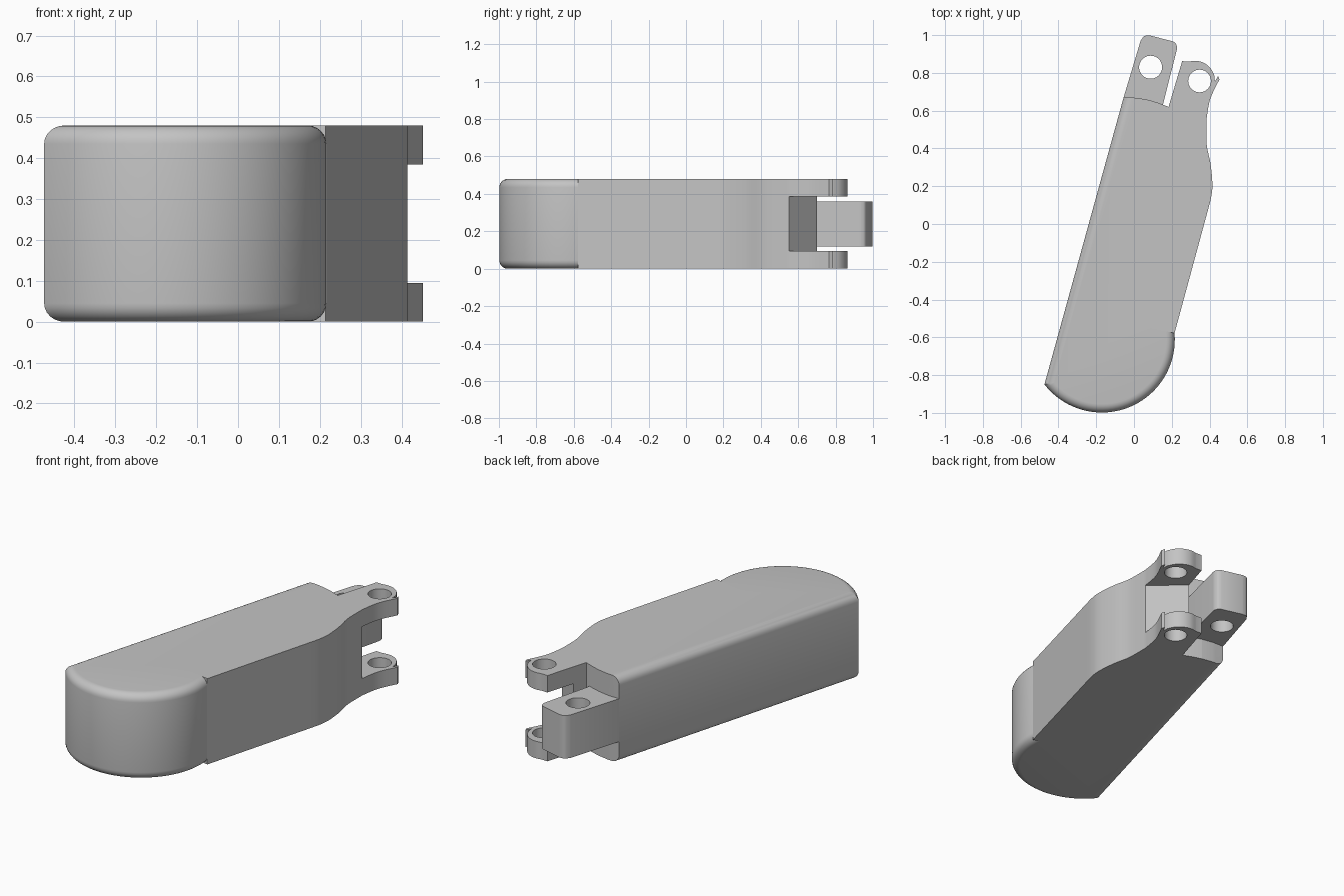
import bpy, bmesh, math
from mathutils import Vector

old = bpy.data.objects.get("Cube")
if old:
    bpy.data.objects.remove(old, do_unlink=True)

HEIGHT = 0.48
LUG = 0.095

grey = bpy.data.materials.new("plain_grey")
grey.use_nodes = True
colour = (0.55, 0.55, 0.55, 1)
grey.diffuse_color = colour
grey.node_tree.nodes["Principled BSDF"].inputs["Base Color"].default_value = colour


def arc(cx, cy, r, a0, a1, n):
    """Points on a circular arc, angles in degrees."""
    angles = [math.radians(a0 + (a1 - a0) * i / n) for i in range(n + 1)]
    return [(cx + r * math.cos(a), cy + r * math.sin(a)) for a in angles]


def spline(pts, steps=6):
    """Smooth curve through the given points."""
    p = [Vector(q) for q in [pts[0]] + pts + [pts[-1]]]
    out = []
    for a, b, c, d in zip(p, p[1:], p[2:], p[3:]):
        for i in range(steps):
            t = i / steps
            q = 0.5 * (2 * b + (c - a) * t + (2 * a - 5 * b + 4 * c - d) * t ** 2
                       + (3 * b - a - 3 * c + d) * t ** 3)
            out.append(tuple(q))
    return out + [pts[-1]]


def prism(name, outline, z0, z1, rounded=(), radius=0.045):
    """Extrude an outline; round the rims of the listed outline segments."""
    bm = bmesh.new()
    n = len(outline)
    low = [bm.verts.new((x, y, z0)) for x, y in outline]
    top = [bm.verts.new((x, y, z1)) for x, y in outline]
    bm.faces.new(low[::-1])
    bm.faces.new(top)
    for i in range(n):
        j = (i + 1) % n
        bm.faces.new((low[i], low[j], top[j], top[i]))
    bmesh.ops.recalc_face_normals(bm, faces=bm.faces[:])
    if rounded:
        rims = [bm.edges.get((ring[i], ring[(i + 1) % n]))
                for ring in (low, top) for i in rounded]
        bmesh.ops.bevel(bm, geom=rims, offset=radius, segments=6, profile=0.5,
                        affect='EDGES', clamp_overlap=False)
    mesh = bpy.data.meshes.new(name)
    bm.to_mesh(mesh)
    bm.free()
    mesh.materials.append(grey)
    obj = bpy.data.objects.new(name, mesh)
    bpy.context.collection.objects.link(obj)
    return obj


def drill(obj, x, y, r):
    """Cut a vertical pin hole and remove the cutter."""
    cutter = prism("cutter", arc(x, y, r, 0, 350, 35), -1, 1)
    cutter.hide_render = True
    mod = obj.modifiers.new("hole", 'BOOLEAN')
    mod.operation = 'DIFFERENCE'
    mod.solver = 'EXACT'
    mod.object = cutter
    graph = bpy.context.evaluated_depsgraph_get()
    mesh = bpy.data.meshes.new_from_object(obj.evaluated_get(graph))
    obj.modifiers.clear()
    obj.data = mesh
    bpy.data.objects.remove(cutter, do_unlink=True)


# Rounded half of the body: straight left side and curved front end
front_arc = arc(-0.17, -0.612, 0.386, 218, 365, 36)
seam = [(0.0, -0.53), (0.08, 0.656)]
back_left = (-0.055, 0.67)
shell_outline = front_arc + seam + [(0.015, 0.668), back_left]
last = len(shell_outline) - 1
shell = prism("rounded_body", shell_outline, 0, HEIGHT,
              rounded=list(range(len(front_arc) - 1)) + [last])

# Wavy side of the body, ending in the upper and lower lugs
shoulder = front_arc[-1]
lower_wave = [shoulder] + spline([(0.385, 0.05), (0.408, 0.14), (0.415, 0.21), (0.405, 0.32),
                                  (0.385, 0.42), (0.383, 0.55)])
tail = spline([(0.383, 0.55), (0.403, 0.66), (0.452, 0.765)])[1:]
lug_end = [(0.445, 0.785), (0.428, 0.752)] + spline(
    [(0.426, 0.785), (0.405, 0.825), (0.37, 0.853), (0.33, 0.864), (0.29, 0.86)], 4)
lug_side = [(0.255, 0.862), (0.183, 0.62), (0.13, 0.641)]
lug_outline = lower_wave + tail + lug_end + lug_side + seam[::-1]
for name, z0, z1 in (("lower_lug_side", 0, LUG), ("upper_lug_side", HEIGHT - LUG, HEIGHT)):
    drill(prism(name, lug_outline, z0, z1), 0.347, 0.757, 0.06)

# Middle of the wavy side, cut back to leave the slot between the lugs
prism("slot_wall", lower_wave + [(0.207, 0.70)] + lug_side[1:] + seam[::-1], LUG, HEIGHT - LUG)

# Tab beside the lugs, with softened end corners
tab_outline = ([(0.06, 0.56), (0.135, 0.56), (0.226, 0.92)]
               + spline([(0.228, 0.935), (0.222, 0.955), (0.205, 0.967)], 4)
               + spline([(0.085, 0.998), (0.055, 0.995), (0.035, 0.97)], 4)
               + [back_left, (-0.055 - 0.028, 0.56)])
drill(prism("hinge_tab", tab_outline, 0.12, 0.36), 0.088, 0.83, 0.061)

# Smooth shading with sharp edges kept
bpy.ops.object.select_all(action='DESELECT')
for obj in bpy.context.scene.objects:
    if obj.type == 'MESH':
        obj.select_set(True)
        bpy.context.view_layer.objects.active = obj
bpy.ops.object.shade_smooth_by_angle(angle=math.radians(30))
